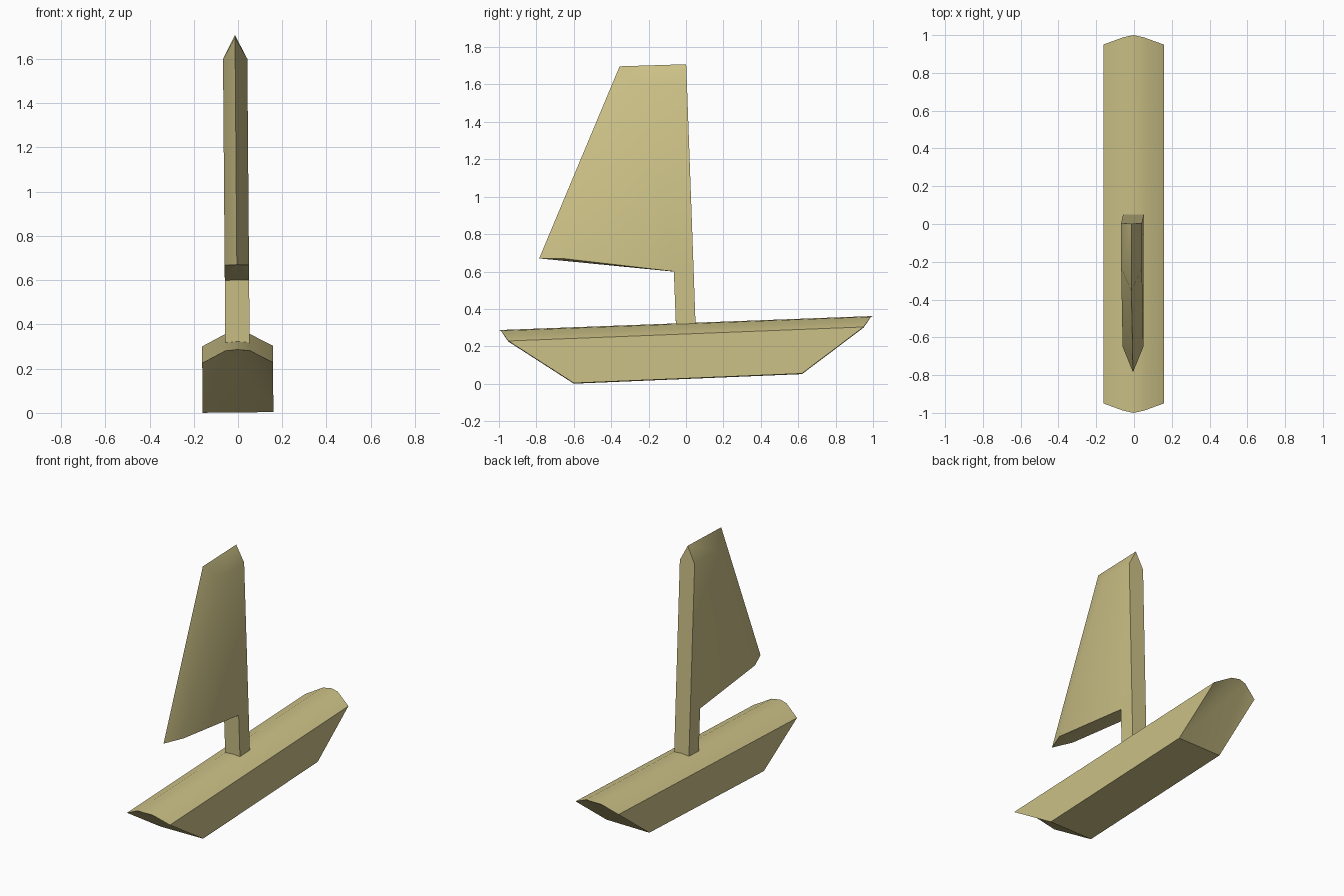
import bpy, bmesh, math

if "Cube" in bpy.data.objects:
    bpy.data.objects.remove(bpy.data.objects["Cube"])

mat = bpy.data.materials.new("sand_plastic")
mat.diffuse_color = (0.60, 0.53, 0.24, 1)
mat.use_nodes = True
mat.node_tree.nodes["Principled BSDF"].inputs["Base Color"].default_value = mat.diffuse_color


def solid(name, points, faces):
    """Make a closed mesh from named points, with the toy's slight sideways lean."""
    bm = bmesh.new()
    v = {k: bm.verts.new((x - 0.008 * z, y, z + 0.01 * x))
         for k, (x, y, z) in points.items()}
    for f in faces:
        bm.faces.new([v[k] for k in f])
    bmesh.ops.recalc_face_normals(bm, faces=bm.faces)
    # fan out the faces that are not quite flat
    bmesh.ops.triangulate(bm, faces=[f for f in bm.faces if len(f.verts) > 4])
    me = bpy.data.meshes.new(name)
    bm.to_mesh(me)
    bm.free()
    ob = bpy.data.objects.new(name, me)
    bpy.context.collection.objects.link(ob)
    me.materials.append(mat)
    bpy.ops.object.select_all(action='DESELECT')
    bpy.context.view_layer.objects.active = ob
    ob.select_set(True)
    bpy.ops.object.shade_smooth_by_angle(angle=math.radians(35))
    return ob


# Hull: crowned deck section at each end, raked down to a shorter flat keel
section = [(-0.16, 0.05, -0.06), (-0.055, 0.012, -0.005), (0, 0, 0),
           (0.055, 0.012, -0.005), (0.16, 0.05, -0.06)]
pts = {}
for end, sy, ridge_z, keel_y, keel_z in [("f", -1, 0.287, -0.60, 0.002),
                                         ("b", 1, 0.362, 0.62, 0.053)]:
    for i, (x, inset, dz) in enumerate(section):
        pts[f"{end}{i}"] = (x, sy * (1 - inset), ridge_z + dz)
    pts[end + "L"] = (-0.16, keel_y, keel_z)
    pts[end + "R"] = (0.16, keel_y, keel_z)

faces = [[f"f{i}", f"f{i+1}", f"b{i+1}", f"b{i}"] for i in range(4)]
faces += [["fL", "fR", "bR", "bL"],
          ["f0", "b0", "bL", "fL"], ["f4", "b4", "bR", "fR"]]
for e in "fb":
    faces += [[e + "L", e + "0", e + "1"], [e + "R", e + "4", e + "3"],
              [e + "L", e + "1", e + "2", e + "3", e + "R"]]
solid("hull", pts, faces)

# Mast and sail: half profile mirrored about a shared centre ridge
W = 0.055
half = {"foot_b": (0.052, 0.29), "foot_f": (-0.053, 0.29),
        "mid_b": (0.041, 0.60), "mid_f": (-0.065, 0.60),
        "clew": (-0.65, 0.668), "head_f": (-0.235, 1.60), "head_b": (0.005, 1.60)}
pts = {"tip": (0, -0.785, 0.67), "peak_f": (0, -0.355, 1.697), "peak_b": (0, 0.001, 1.708)}
faces = []
for s, t in [(1, "R"), (-1, "L")]:
    for k, (y, z) in half.items():
        pts[k + t] = (s * W, y, z)
    for f in (["foot_b", "foot_f", "mid_f", "mid_b"],
              ["mid_b", "mid_f", "head_b"],
              ["mid_f", "clew", "head_f", "head_b"]):
        faces.append([k + t for k in f])
    faces += [["clew" + t, "tip", "peak_f", "head_f" + t],
              ["head_f" + t, "peak_f", "peak_b", "head_b" + t],
              ["mid_f" + t, "clew" + t, "tip"]]
faces += [["mid_fL", "mid_fR", "tip"],
          ["foot_fL", "foot_fR", "mid_fR", "mid_fL"],
          ["foot_bL", "foot_bR", "mid_bR", "mid_bL"],
          ["mid_bL", "mid_bR", "head_bR", "head_bL"],
          ["head_bL", "head_bR", "peak_b"],
          ["foot_bL", "foot_bR", "foot_fR", "foot_fL"]]
solid("mast_and_sail", pts, faces)
